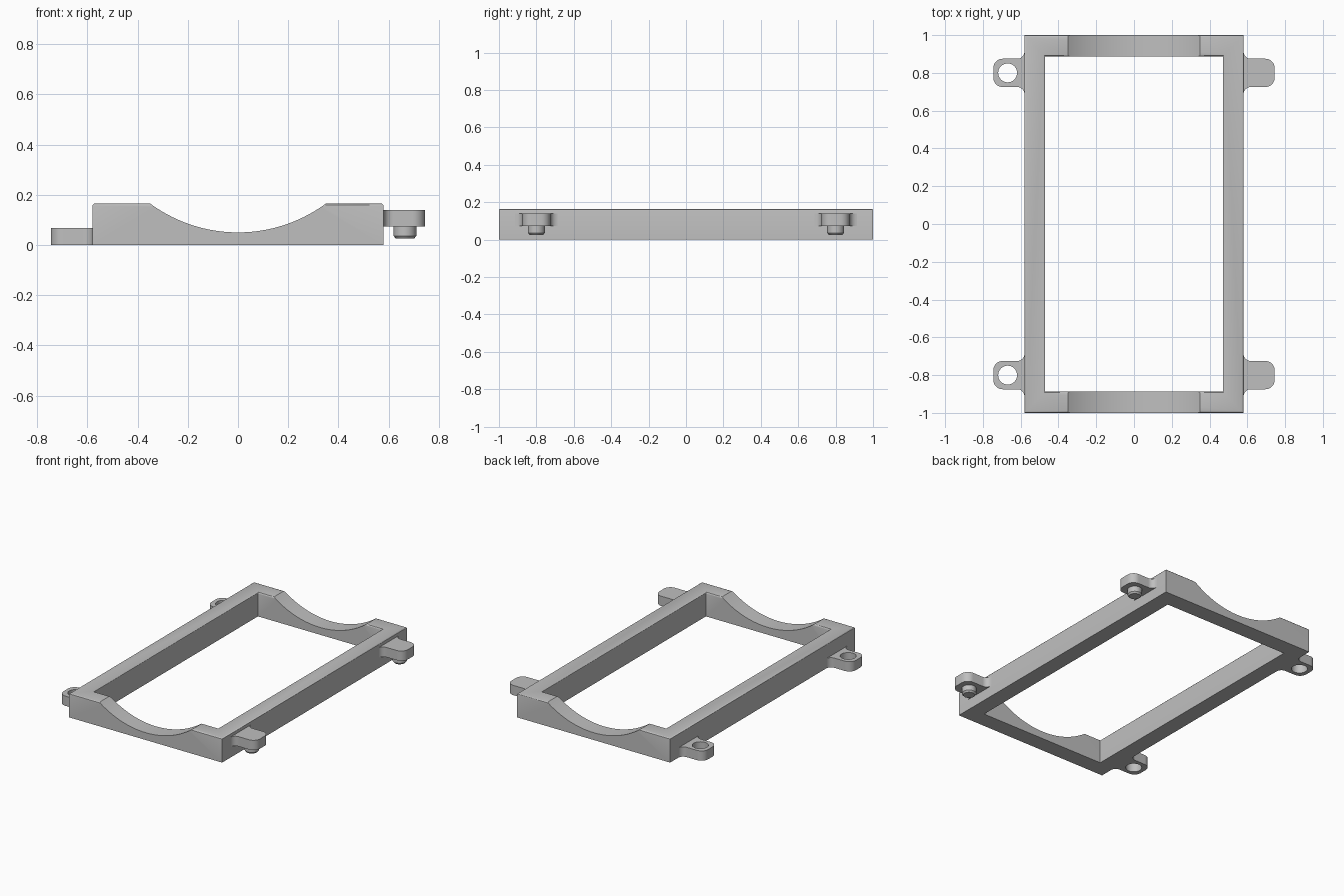
import bpy, bmesh, math

if "Cube" in bpy.data.objects:
    bpy.data.objects.remove(bpy.data.objects["Cube"])

grey = bpy.data.materials.new("grey plastic")
grey.diffuse_color = (0.52, 0.52, 0.52, 1)
grey.use_nodes = True
grey.node_tree.nodes["Principled BSDF"].inputs["Base Color"].default_value = grey.diffuse_color


def arc(cx, cy, r, a0, a1, n=8):
    """Points along a circular arc, angles in degrees."""
    angles = [math.radians(a0 + (a1 - a0) * i / n) for i in range(n + 1)]
    return [(cx + r * math.cos(a), cy + r * math.sin(a)) for a in angles]


def finish(bm, name):
    bmesh.ops.recalc_face_normals(bm, faces=bm.faces)
    mesh = bpy.data.meshes.new(name)
    bm.to_mesh(mesh)
    bm.free()
    mesh.materials.append(grey)
    obj = bpy.data.objects.new(name, mesh)
    bpy.context.collection.objects.link(obj)
    return obj


def activate(obj):
    bpy.ops.object.select_all(action='DESELECT')
    obj.select_set(True)
    bpy.context.view_layer.objects.active = obj


def smooth(obj):
    activate(obj)
    bpy.ops.object.shade_smooth_by_angle(angle=math.radians(30))


def plate(loops, z0, z1):
    """Extruded flat shape; the first loop is the outline, the others are holes."""
    bm = bmesh.new()
    edges = []
    for pts in loops:
        vs = [bm.verts.new((x, y, z0)) for x, y in pts]
        edges += [bm.edges.new((vs[i - 1], vs[i])) for i in range(len(vs))]
    bmesh.ops.triangle_fill(bm, edges=edges, use_beauty=True)
    ext = bmesh.ops.extrude_face_region(bm, geom=bm.faces[:])
    for v in ext["geom"]:
        if isinstance(v, bmesh.types.BMVert):
            v.co.z = z1
    bmesh.ops.recalc_face_normals(bm, faces=bm.faces)
    return bm


# Rectangular frame with softened top edges
HEIGHT = 0.165
def rect(x, y):
    return [(-x, -y), (x, -y), (x, y), (-x, y)]

bm = plate([rect(0.58, 1.0), rect(0.47, 0.887)], 0, HEIGHT)
rims = [e for e in bm.edges
        if all(v.co.z > HEIGHT - 0.001 for v in e.verts) and e.calc_face_angle(0) > 1]
bmesh.ops.bevel(bm, geom=rims, offset=0.01, segments=3, profile=0.5, affect='EDGES')
frame = finish(bm, "frame")

# Round cradle cut through both end bars
half, low = 0.35, 0.05
sag = HEIGHT - low
radius = (half ** 2 + sag ** 2) / (2 * sag)
bpy.ops.mesh.primitive_cylinder_add(vertices=192, radius=radius, depth=3,
                                    location=(0, 0, low + radius),
                                    rotation=(math.pi / 2, 0, 0))
cutter = bpy.context.object
cutter.name = "cradle_cutter"
cutter.hide_render = True
cut = frame.modifiers.new("cradle", 'BOOLEAN')
cut.operation = 'DIFFERENCE'
cut.solver = 'EXACT'
cut.object = cutter
activate(frame)
bpy.ops.object.modifier_apply(modifier=cut.name)
bpy.data.objects.remove(cutter)
smooth(frame)

# Outline of a side tab: flared root and rounded outer corners
w, flare, corner, root, tip = 0.075, 0.038, 0.05, 0.58, 0.745
lower = ([(root - 0.02, -w - flare)]
         + arc(root + flare, -w - flare, flare, 180, 90)
         + arc(tip - corner, -w + corner, corner, -90, 0))
outline = lower + [(x, -y) for x, y in reversed(lower)]

for y0, place in ((-0.8, "front"), (0.8, "back")):
    # Left tab with a round hole
    hole = arc(-0.669, y0, 0.05, 0, 360, 40)[:-1]
    smooth(finish(plate([[(-x, y + y0) for x, y in outline], hole], 0, 0.067),
                  place + "_hole_tab"))

    # Right tab, raised
    smooth(finish(plate([[(x, y + y0) for x, y in outline]], 0.073, 0.14),
                  place + "_peg_tab"))

    # Peg below the right tab, chamfered at its lower end
    bm = plate([arc(0.665, y0, 0.045, 0, 360, 40)[:-1]], 0.025, 0.08)
    for v in bm.verts:
        if v.co.z < 0.03:
            v.co.x = 0.665 + (v.co.x - 0.665) * 0.8
            v.co.y = y0 + (v.co.y - y0) * 0.8
    collar = plate([arc(0.665, y0, 0.045, 0, 360, 40)[:-1]], 0.036, 0.08)
    bm.free()
    smooth(finish(collar, place + "_peg"))
    bm = plate([arc(0.665, y0, 0.045, 0, 360, 40)[:-1]], 0.025, 0.036)
    for v in bm.verts:
        if v.co.z < 0.03:
            v.co.x = 0.665 + (v.co.x - 0.665) * 0.8
            v.co.y = y0 + (v.co.y - y0) * 0.8
    smooth(finish(bm, place + "_peg_tip"))
